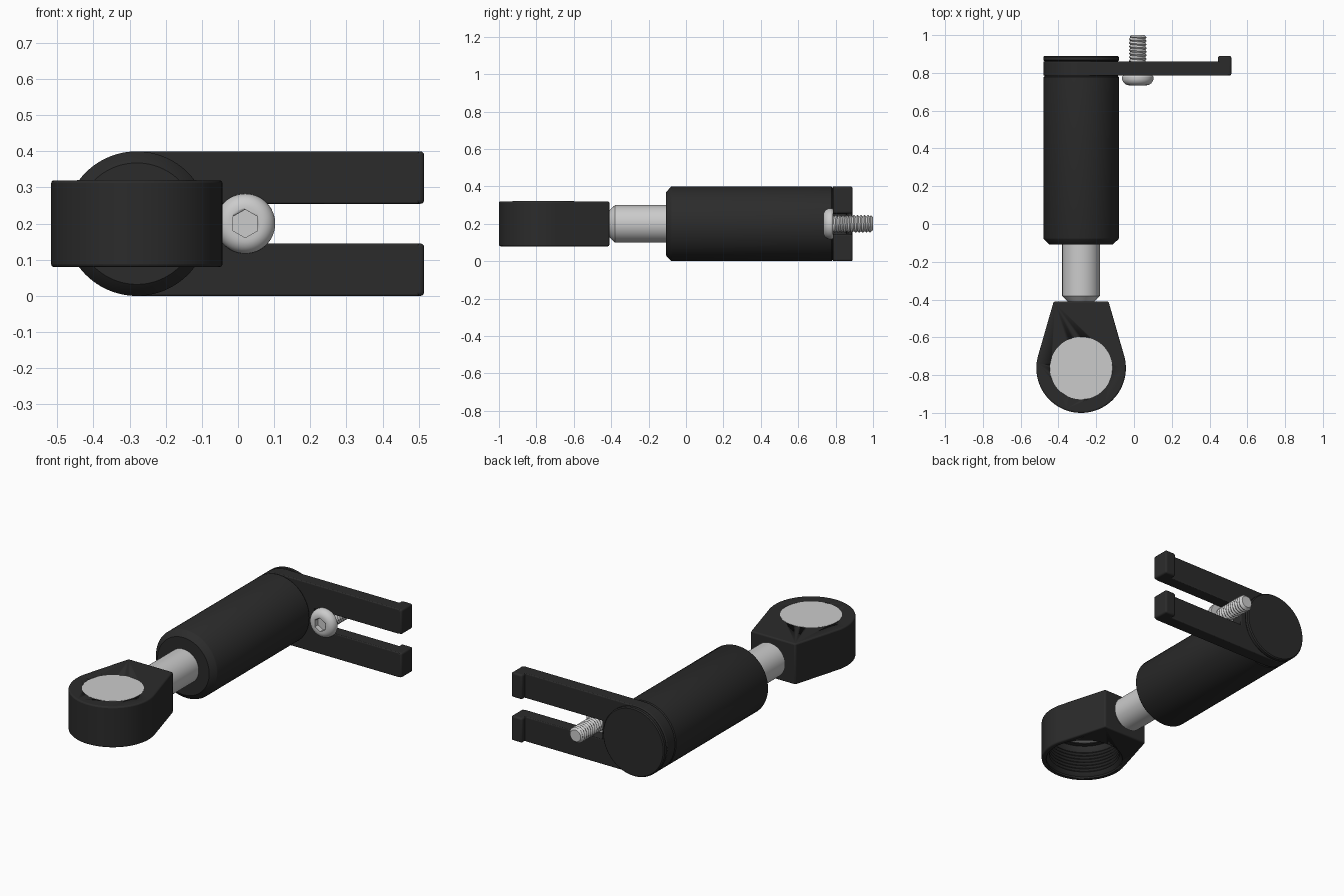
import bpy, bmesh
from math import sin, cos, pi, radians
from mathutils import Matrix

if "Cube" in bpy.data.objects:
    bpy.data.objects.remove(bpy.data.objects["Cube"])

CX, CZ = -0.28, 0.2          # sleeve axis
BX, EY = 0.02, -0.763        # bolt x, eye centre y

black = bpy.data.materials.new("black_plastic")
black.diffuse_color = (0.024, 0.024, 0.024, 1)
black.use_nodes = True
black.node_tree.nodes["Principled BSDF"].inputs["Base Color"].default_value = black.diffuse_color


def finish(bm, name, mat=None, bevel=0, smooth=True):
    bmesh.ops.recalc_face_normals(bm, faces=bm.faces)
    me = bpy.data.meshes.new(name)
    bm.to_mesh(me)
    bm.free()
    ob = bpy.data.objects.new(name, me)
    bpy.context.collection.objects.link(ob)
    if mat:
        me.materials.append(mat)
    if bevel:
        m = ob.modifiers.new("bevel", 'BEVEL')
        m.width, m.segments, m.angle_limit = bevel, 3, radians(35)
    if smooth:
        bpy.ops.object.select_all(action='DESELECT')
        bpy.context.view_layer.objects.active = ob
        ob.select_set(True)
        bpy.ops.object.shade_smooth_by_angle(angle=radians(32))
    return ob


def loft(rings, axis, center, name, mat=None):
    """Rings of (radius, position) per segment, capped, turned about an axis."""
    bm = bmesh.new()
    n = len(rings[0])
    rows = []
    for ring in rings:
        row = []
        for i, (r, t) in enumerate(ring):
            a = 2 * pi * i / n
            u, v = r * cos(a), r * sin(a)
            p = (center[0] + u, t, center[1] + v) if axis == 'Y' else (center[0] + u, center[1] + v, t)
            row.append(bm.verts.new(p))
        rows.append(row)
    for a, b in zip(rows, rows[1:]):
        for i in range(n):
            j = (i + 1) % n
            bm.faces.new((a[i], a[j], b[j], b[i]))
    bm.faces.new(rows[0])
    bm.faces.new(rows[-1])
    return finish(bm, name, mat)


def lathe(profile, axis, center, name, mat=None, n=64):
    return loft([[p] * n for p in profile], axis, center, name, mat)


def prism(points, offset, name, mat, bevel):
    """Extrude a closed outline of 3D points by an offset."""
    bm = bmesh.new()
    f = bm.faces.new([bm.verts.new(p) for p in points])
    ext = bmesh.ops.extrude_face_region(bm, geom=[f])
    vs = [g for g in ext['geom'] if isinstance(g, bmesh.types.BMVert)]
    bmesh.ops.translate(bm, vec=offset, verts=vs)
    return finish(bm, name, mat, bevel)


def box(lo, hi, name, mat, bevel):
    bm = bmesh.new()
    size = [b - a for a, b in zip(lo, hi)]
    mid = [(a + b) / 2 for a, b in zip(lo, hi)]
    bmesh.ops.create_cube(bm, size=1, matrix=Matrix.Translation(mid) @ Matrix.Diagonal((*size, 1)))
    return finish(bm, name, mat, bevel)


def cut(ob, cutter):
    m = ob.modifiers.new("cut", 'BOOLEAN')
    m.operation, m.object, m.solver = 'DIFFERENCE', cutter, 'EXACT'
    cutter.hide_render = True
    cutter.hide_set(True)


# sleeve with chamfered front end, and rear cap
lathe([(0.168, -0.108), (0.198, -0.08), (0.2, -0.075), (0.2, 0.777), (0.194, 0.783), (0.194, 0.79)],
      'Y', (CX, CZ), "sleeve", black, 96)
lathe([(0.194, 0.85), (0.194, 0.862), (0.2, 0.867), (0.2, 0.884), (0.194, 0.89)],
      'Y', (CX, CZ), "rear_cap", black, 96)

# steel rod
lathe([(0.07, -0.425), (0.07, -0.411), (0.1, -0.38), (0.1, -0.1)], 'Y', (CX, CZ), "rod")

# forked plate: round end, two arms, open slot
outline = [(CX + 0.2 * cos(pi / 2 + pi * i / 48), CZ + 0.2 * sin(pi / 2 + pi * i / 48)) for i in range(49)]
outline += [(0.5, 0), (0.5, 0.145), (-0.055, 0.145), (-0.055, 0.255), (0.5, 0.255), (0.5, 0.4)]
prism([(x, 0.785, z) for x, z in outline], (0, 0.075, 0), "fork_plate", black, 0.005)
for side, z in (("lower", 0), ("upper", 0.255)):
    box((0.445, 0.785, z), (0.515, 0.89, z + 0.145), f"{side}_fork_tip", black, 0.01)

# eye: teardrop ring with a threaded bore from below
a0 = radians(16)
eye = [(CX + 0.145, -0.41)]
for i in range(65):
    a = a0 - (pi + 2 * a0) * i / 64
    eye.append((CX + 0.237 * cos(a), EY + 0.237 * sin(a)))
eye.append((CX - 0.145, -0.41))
eye_ob = prism([(x, y, 0.08) for x, y in eye], (0, 0, 0.24), "eye", black, 0.008)
bore = [(0.212, 0.06), (0.212, 0.09), (0.2, 0.1)]
for i in range(7):
    z = 0.11 + i * 0.02
    bore += [(0.193, z), (0.203, z + 0.01)]
bore += [(0.193, 0.26), (0.193, 0.275), (0.165, 0.275), (0.165, 0.34)]
cut(eye_ob, lathe(bore, 'Z', (CX, EY), "bore_cutter"))
lathe([(0.1655, 0.28), (0.1655, 0.321)], 'Z', (CX, EY), "eye_disc", None, 64)

# bolt: domed head with hex socket
dome = [(0.044, 0.734)]
for i in range(1, 9):
    a = pi / 2 * i / 8
    dome.append((0.044 + 0.039 * sin(a), 0.772 - 0.038 * cos(a)))
dome += [(0.083, 0.779), (0.079, 0.785)]
head = lathe(dome, 'Y', (BX, CZ), "bolt_head", None, 48)
hexa = [(BX + 0.039 * sin(pi * i / 3), 0.72, CZ + 0.039 * cos(pi * i / 3)) for i in range(6)]
cut(head, prism(hexa, (0, 0.043, 0), "socket_cutter", None, 0))

# bolt shank with helical thread, tapering at the tip
N, PITCH, Y0, Y1 = 32, 0.019, 0.78, 0.992
steps = int((Y1 - Y0) / PITCH * 8)
rings = []
for k in range(steps + 1):
    y = Y0 + (Y1 - Y0) * k / steps
    ring = []
    for i in range(N):
        saw = abs(((y / PITCH - i / N) % 1) * 2 - 1)
        ring.append((min(0.039 + 0.009 * saw, 0.036 + (1.0 - y) * 0.8), y))
    rings.append(ring)
rings.append([(0.034, 1.0)] * N)
loft(rings, 'Y', (BX, CZ), "bolt_shank")
